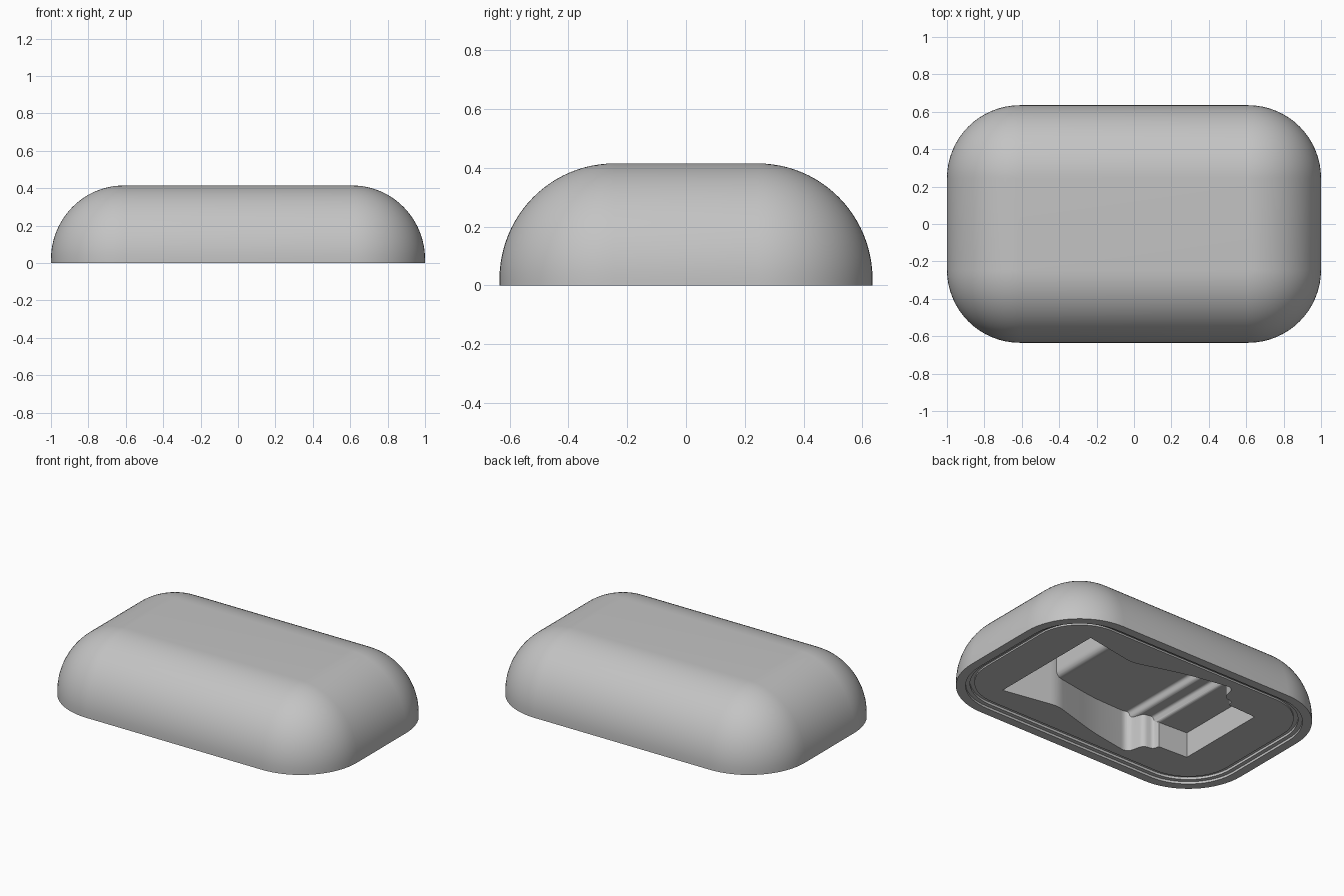
import bpy, bmesh, math
from mathutils import Vector

cube = bpy.data.objects.get("Cube")
if cube:
    bpy.data.objects.remove(cube, do_unlink=True)

grey = bpy.data.materials.new("plain grey")
grey.use_nodes = True
grey.diffuse_color = (0.55, 0.55, 0.55, 1)
grey.node_tree.nodes["Principled BSDF"].inputs["Base Color"].default_value = (0.55, 0.55, 0.55, 1)


def make_object(name, bm):
    bmesh.ops.recalc_face_normals(bm, faces=bm.faces)
    mesh = bpy.data.meshes.new(name)
    bm.to_mesh(mesh)
    bm.free()
    mesh.materials.append(grey)
    obj = bpy.data.objects.new(name, mesh)
    bpy.context.collection.objects.link(obj)
    return obj


def fillet(points, steps=6):
    """Round each (a, b, radius) corner of a closed outline."""
    out = []
    for i, (a, b, radius) in enumerate(points):
        p = Vector((a, b))
        if not radius:
            out.append(p)
            continue
        before = (Vector(points[i - 1][:2]) - p).normalized() * radius
        after = (Vector(points[(i + 1) % len(points)][:2]) - p).normalized() * radius
        for k in range(steps + 1):
            t = k / steps
            out.append(p + before * (1 - t) ** 2 + after * t ** 2)
    return out


def prism(name, outline, place, direction):
    bm = bmesh.new()
    face = bm.faces.new([bm.verts.new(place(p)) for p in outline])
    new = bmesh.ops.extrude_face_region(bm, geom=[face])["geom"]
    bmesh.ops.translate(bm, vec=direction, verts=[v for v in new if isinstance(v, bmesh.types.BMVert)])
    obj = make_object(name, bm)
    obj.hide_render = True
    return obj


def boolean(obj, cutter, operation):
    mod = obj.modifiers.new(operation.lower(), "BOOLEAN")
    mod.operation = operation
    mod.solver = "EXACT"
    mod.object = cutter
    bpy.context.view_layer.objects.active = obj
    bpy.ops.object.modifier_apply(modifier=mod.name)
    bpy.data.objects.remove(cutter, do_unlink=True)


# Domed case half: rounded-rectangle rings from the plate over the rim to the top
CORE_X, CORE_Y, RADIUS, BASE, TOP = 0.61, 0.245, 0.39, 0.02, 0.415
ARC = 16
rings = [(0.285, 0.02), (0.285, 0.03), (0.31, 0.03), (0.31, 0.015),
         (0.335, 0.015), (0.335, 0), (RADIUS, 0)]
for k in range(25):
    a = math.pi / 2 * k / 24
    rings.append((RADIUS * math.cos(a), BASE + (TOP - BASE) * math.sin(a)))

bm = bmesh.new()
loops = []
for r, z in rings:
    loop = []
    for q, (sx, sy) in enumerate([(1, 1), (-1, 1), (-1, -1), (1, -1)]):
        for k in range(ARC + 1):
            a = math.pi / 2 * (q + k / ARC)
            loop.append(bm.verts.new((sx * CORE_X + r * math.cos(a), sy * CORE_Y + r * math.sin(a), z)))
    loops.append(loop)
for lower, upper in zip(loops, loops[1:]):
    n = len(lower)
    for i in range(n):
        j = (i + 1) % n
        bm.faces.new((lower[i], lower[j], upper[j], upper[i]))
bm.faces.new(loops[0])
bmesh.ops.remove_doubles(bm, verts=bm.verts, dist=1e-5)
# The last ring shrinks to the corners of the flat top
bmesh.ops.holes_fill(bm, edges=[e for e in bm.edges if e.is_boundary], sides=0)
case = make_object("case_half", bm)

# Pocket plan: flared end, waist, broad body, narrow end
side = [(0.65, 0.39, 0), (0.29, 0.325, 0.05), (-0.05, 0.425, 0.1), (-0.345, 0.475, 0.05),
        (-0.37, 0.36, 0.03), (-0.435, 0.35, 0.02), (-0.445, 0.31, 0), (-0.645, 0.3, 0)]
plan = side + [(x, -y, r) for x, y, r in reversed(side)]
cutter = prism("pocket_cutter", fillet(plan), lambda p: (p.x, p.y, -0.1), (0, 0, 0.6))

# Pocket depth: stepped floor with rounded steps
floor = [(0.8, -0.05, 0), (0.8, 0.34, 0), (0.3, 0.34, 0), (0.3, 0.21, 0.05), (-0.34, 0.28, 0.02),
         (-0.35, 0.23, 0.02), (-0.43, 0.23, 0.015), (-0.44, 0.18, 0.02), (-0.8, 0.18, 0), (-0.8, -0.05, 0)]
depth = prism("depth_cutter", fillet(floor), lambda p: (p.x, -0.7, p.y), (0, 1.4, 0))
boolean(cutter, depth, "INTERSECT")
boolean(case, cutter, "DIFFERENCE")

for obj in bpy.context.selected_objects:
    obj.select_set(False)
case.select_set(True)
bpy.context.view_layer.objects.active = case
bpy.ops.object.shade_smooth_by_angle(angle=math.radians(30))
